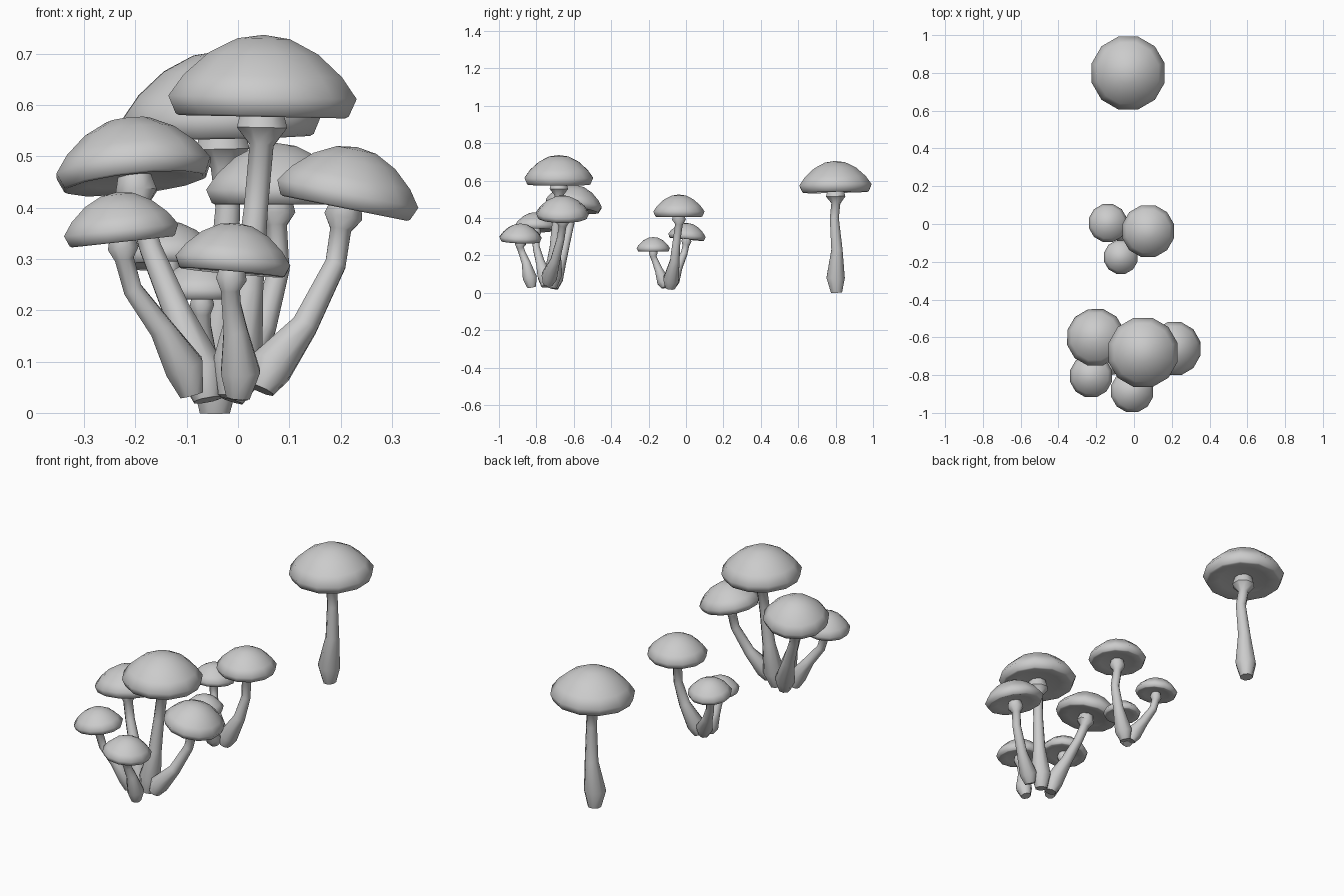
import bpy, bmesh, math
from mathutils import Vector

if "Cube" in bpy.data.objects:
    bpy.data.objects.remove(bpy.data.objects["Cube"])

grey = bpy.data.materials.new("mushroom_grey")
grey.use_nodes = True
colour = (0.6, 0.6, 0.6, 1)
grey.diffuse_color = colour
grey.node_tree.nodes["Principled BSDF"].inputs["Base Color"].default_value = colour

# Cap outline (radius, height) as fractions of the cap radius, top to underside
CAP = [(0.28, 0.81), (0.58, 0.66), (0.84, 0.43), (1, 0.21), (0.92, 0.03),
       (0.88, 0.01), (0.6, 0.06), (0.25, 0.1)]


def loft(name, rings, sharp):
    """Skin a list of vertex rings and close both ends."""
    bm = bmesh.new()
    loops = [[bm.verts.new(p) for p in ring] for ring in rings]
    n = len(loops[0])
    for a, b in zip(loops, loops[1:]):
        for i in range(n):
            j = (i + 1) % n
            bm.faces.new((a[i], a[j], b[j], b[i]))
    for end in (loops[0], loops[-1]):
        mid = bm.verts.new(sum((v.co for v in end), Vector()) / n)
        if name.endswith("cap") and end is loops[0]:
            mid.co += (mid.co - sum((v.co for v in loops[1]), Vector()) / n) * 0.27
        for i in range(n):
            bm.faces.new((end[i], end[(i + 1) % n], mid))
    bmesh.ops.recalc_face_normals(bm, faces=bm.faces)
    mesh = bpy.data.meshes.new(name)
    bm.to_mesh(mesh)
    bm.free()
    obj = bpy.data.objects.new(name, mesh)
    bpy.context.collection.objects.link(obj)
    mesh.materials.append(grey)
    bpy.ops.object.select_all(action="DESELECT")
    obj.select_set(True)
    bpy.context.view_layer.objects.active = obj
    bpy.ops.object.shade_smooth_by_angle(angle=math.radians(sharp))


def circle(centre, normal, radius, sides):
    turn = Vector((0, 0, 1)).rotation_difference(Vector(normal))
    return [Vector(centre) + turn @ Vector((radius * math.cos(t), radius * math.sin(t), 0))
            for t in (math.tau * (i + 0.5) / sides for i in range(sides))]


def mushroom(name, centre, radius, tilt, path):
    """centre: middle of the cap underside; path: stem points from the ground up."""
    axis = Vector((*tilt, 1)).normalized()
    centre = Vector(centre)
    loft(name + "_cap", [circle(centre + axis * h * radius, axis, r * radius, 12)
                         for r, h in CAP], 60)
    # Stem: bulbous foot, slim shaft, flared collar under the cap
    shaft, bulge, collar = 0.012 + 0.07 * radius, 0.025 + 0.14 * radius, 0.28 * radius
    pts = [Vector(p) for p in path]
    pts += [centre - axis * d * radius for d in (0.28, 0.1)] + [centre + axis * 0.1 * radius]
    widths = [bulge * 0.6, bulge, shaft * 1.25, shaft, shaft, collar, collar * 0.8]
    rings = []
    for i, (p, w) in enumerate(zip(pts, widths)):
        along = pts[min(i + 1, len(pts) - 1)] - pts[max(i - 1, 0)]
        rings.append(circle(p, along, w, 8))
    loft(name + "_stem", rings, 50)


# Front cluster
mushroom("tall_front", (0.047, -0.68, 0.575), 0.19, (0.02, 0),
         [(-0.01, -0.72, 0.03), (0, -0.71, 0.1), (0.02, -0.70, 0.24), (0.035, -0.69, 0.4)])
mushroom("left_front", (-0.2, -0.605, 0.445), 0.156, (-0.11, 0.15),
         [(-0.06, -0.71, 0.025), (-0.07, -0.70, 0.08), (-0.12, -0.66, 0.2), (-0.17, -0.63, 0.32)])
mushroom("right_front", (0.208, -0.66, 0.397), 0.145, (0.2, 0.0),
         [(0.045, -0.74, 0.045), (0.065, -0.73, 0.09), (0.13, -0.70, 0.17), (0.19, -0.67, 0.29)])
mushroom("low_left_front", (-0.225, -0.805, 0.332), 0.116, (-0.11, 0),
         [(-0.09, -0.75, 0.035), (-0.105, -0.755, 0.09), (-0.15, -0.78, 0.165), (-0.205, -0.80, 0.24)])
mushroom("low_front", (-0.012, -0.885, 0.272), 0.116, (0.09, 0.03),
         [(0.0, -0.825, 0.03), (0.005, -0.835, 0.08), (-0.005, -0.855, 0.16), (-0.013, -0.875, 0.21)])

# Middle cluster
mushroom("tall_middle", (0.075, -0.038, 0.405), 0.142, (0, 0),
         [(-0.015, -0.085, 0.025), (0, -0.08, 0.07), (0.05, -0.06, 0.17), (0.08, -0.05, 0.28)])
mushroom("left_middle", (-0.138, 0.003, 0.285), 0.104, (-0.02, 0.1),
         [(-0.045, -0.08, 0.03), (-0.055, -0.07, 0.07), (-0.095, -0.04, 0.14), (-0.13, -0.01, 0.21)])
mushroom("low_middle", (-0.07, -0.175, 0.22), 0.092, (0.01, 0),
         [(-0.05, -0.11, 0.03), (-0.055, -0.12, 0.06), (-0.065, -0.145, 0.12), (-0.07, -0.165, 0.17)])

# Lone mushroom at the back
mushroom("lone_back", (-0.03, 0.8, 0.535), 0.2, (-0.02, -0.02),
         [(-0.045, 0.805, 0.0), (-0.045, 0.8, 0.08), (-0.03, 0.807, 0.23), (-0.02, 0.793, 0.4)])
